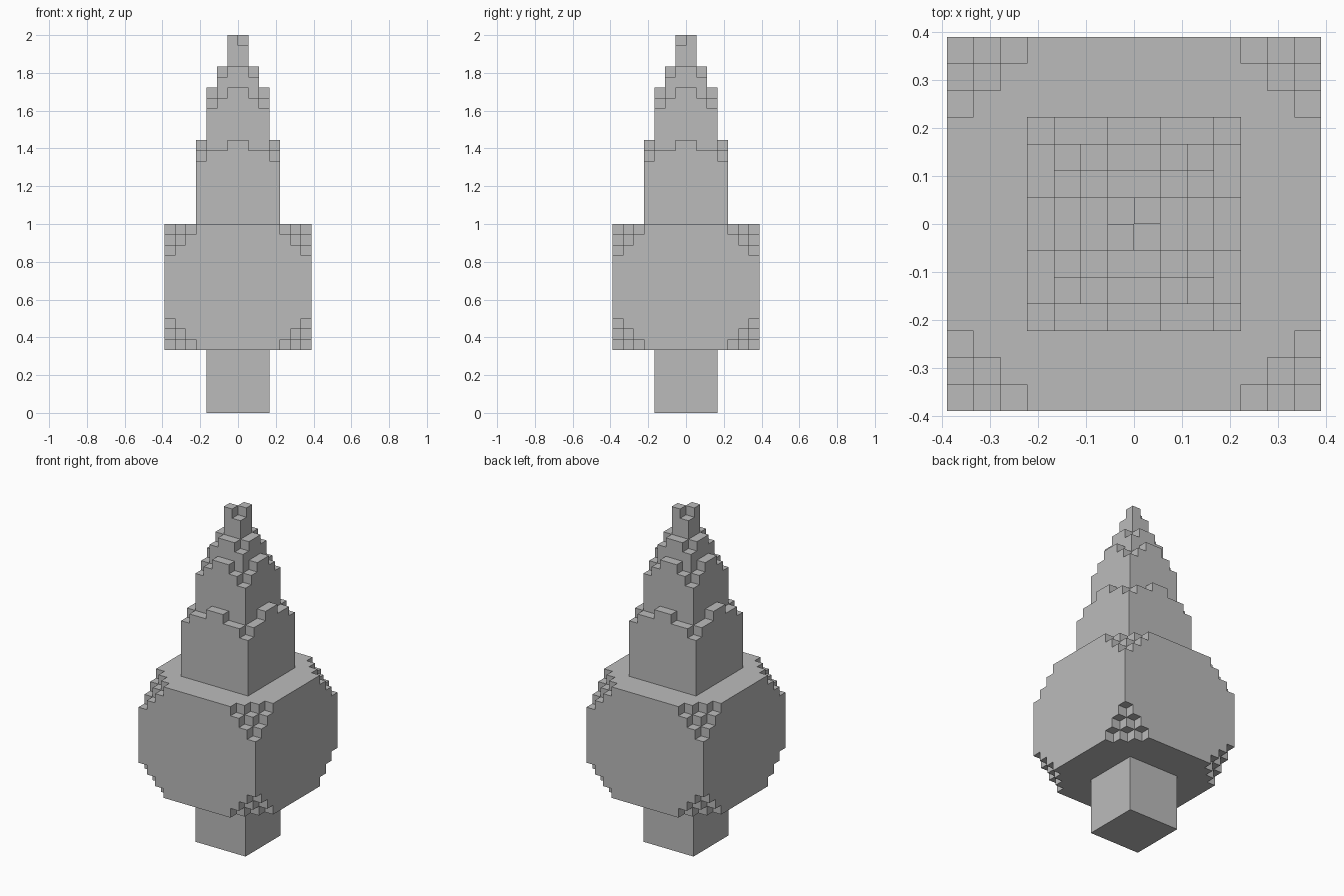
import bpy
import bmesh
import math
from mathutils import Vector

cube = bpy.data.objects.get("Cube")
if cube:
    bpy.data.objects.remove(cube, do_unlink=True)

U = 1 / 18  # size of one block

grey = bpy.data.materials.new("plain grey")
grey.use_nodes = True
grey.diffuse_color = (0.5, 0.5, 0.5, 1)
grey.node_tree.nodes["Principled BSDF"].inputs["Base Color"].default_value = (0.5, 0.5, 0.5, 1)

DIRECTIONS = [Vector(d) for d in
              ((1, 0, 0), (-1, 0, 0), (0, 1, 0), (0, -1, 0), (0, 0, 1), (0, 0, -1))]


def block(width, bottom, top, keep):
    """Cells of a square block; keep(i, j, k) gets distances from the nearest sides and the top."""
    half = width // 2
    cells = set()
    for x in range(-half, half):
        for y in range(-half, half):
            i = min(x + half, half - 1 - x)
            j = min(y + half, half - 1 - y)
            for z in range(bottom, top):
                if keep(i, j, top - 1 - z):
                    cells.add((x, y, z))
    return cells


def stepped(chips):
    """Rim of a tier, lowered towards its corners."""
    return lambda i, j, k: min(i, j) > 0 or k >= chips[max(i, j)]


def build(name, cells, solid):
    """Mesh of the cell sides that are not covered by another cell."""
    bm = bmesh.new()
    for cell in cells:
        centre = Vector(cell) + Vector((0.5, 0.5, 0.5))
        for d in DIRECTIONS:
            if tuple(int(c + s) for c, s in zip(cell, d)) in solid:
                continue
            a = Vector((d.y, d.z, d.x)) / 2
            b = d.cross(a)
            corners = (-a - b, a - b, a + b, -a + b)
            bm.faces.new([bm.verts.new((centre + d / 2 + c) * U) for c in corners])
    bmesh.ops.remove_doubles(bm, verts=bm.verts, dist=U / 100)
    bmesh.ops.dissolve_limit(bm, angle_limit=math.radians(1), verts=bm.verts, edges=bm.edges)
    mesh = bpy.data.meshes.new(name)
    bm.to_mesh(mesh)
    bm.free()
    mesh.materials.append(grey)
    bpy.context.collection.objects.link(bpy.data.objects.new(name, mesh))


CROWN_HEIGHT = 12
parts = {
    "trunk": block(6, 0, 6, lambda i, j, k: True),
    # wide crown with all eight corners stepped away
    "lower_crown": block(14, 6, 6 + CROWN_HEIGHT,
                         lambda i, j, k: i + j + min(k, CROWN_HEIGHT - 1 - k) > 2),
    # narrowing tiers with stepped rims
    "middle_tier": block(8, 18, 26, stepped((2, 1, 1, 0))),
    "upper_tier": block(6, 26, 31, stepped((2, 1, 0))),
    "top_tier": block(4, 31, 33, stepped((1, 0))),
    # tip with two opposite corners one block lower
    "tip": {c for c in block(2, 33, 36, lambda i, j, k: True)
            if c[2] < 35 or c[0] == c[1]},
}

solid = set().union(*parts.values())
for part_name, part_cells in parts.items():
    build(part_name, part_cells, solid)
